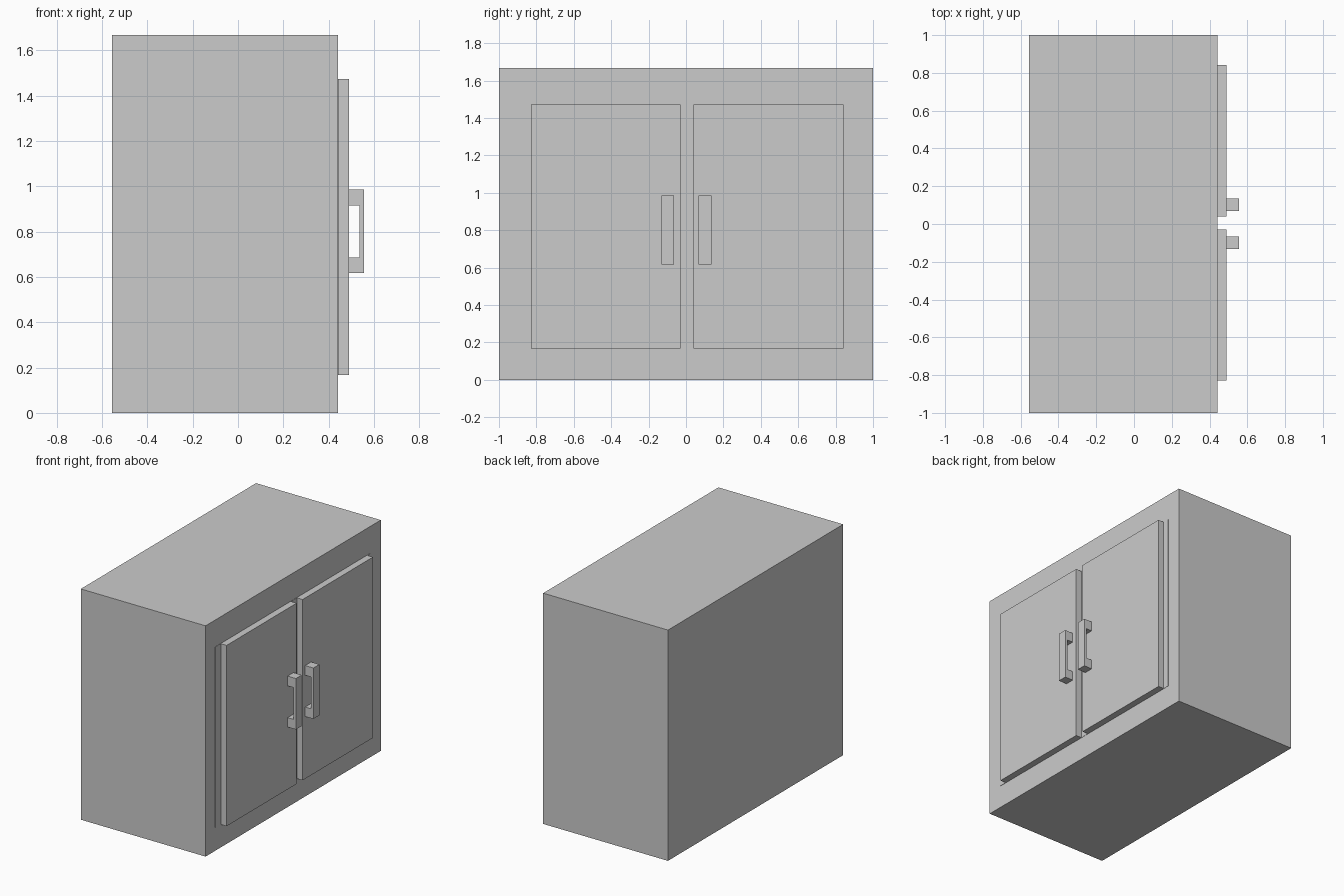
import bpy
import bmesh
from mathutils import Vector

if "Cube" in bpy.data.objects:
    bpy.data.objects.remove(bpy.data.objects["Cube"])


def mesh_object(name, bm):
    mesh = bpy.data.meshes.new(name)
    bmesh.ops.recalc_face_normals(bm, faces=bm.faces)
    bm.to_mesh(mesh)
    bm.free()
    obj = bpy.data.objects.new(name, mesh)
    bpy.context.collection.objects.link(obj)
    return obj


def box(name, lo, hi):
    lo, hi = Vector(lo), Vector(hi)
    bm = bmesh.new()
    bmesh.ops.create_cube(bm, size=1)
    bmesh.ops.scale(bm, vec=hi - lo, verts=bm.verts)
    bmesh.ops.translate(bm, vec=(lo + hi) / 2, verts=bm.verts)
    return mesh_object(name, bm)


def extrude_profile(name, points, y0, y1):
    """Extrude an outline in the xz plane along y."""
    bm = bmesh.new()
    face = bm.faces.new([bm.verts.new((x, y0, z)) for x, z in points])
    new = bmesh.ops.extrude_face_region(bm, geom=[face])["geom"]
    verts = [v for v in new if isinstance(v, bmesh.types.BMVert)]
    bmesh.ops.translate(bm, vec=(0, y1 - y0, 0), verts=verts)
    if not face.is_valid or len(face.link_loops if hasattr(face, "link_loops") else face.loops) == 0:
        raise RuntimeError("profile lost its cap")
    return mesh_object(name, bm)


FRONT, DOOR, GRIP = 0.441, 0.489, 0.555
BOTTOM, TOP = 0.167, 1.473

# Cabinet carcass and the very thin backing sheet behind the doors
box("cabinet_body", (-0.556, -1, 0), (FRONT, 1, 1.667))
box("door_backing", (FRONT, -0.89, BOTTOM), (FRONT + 0.002, 0.89, TOP))

# C-shaped handle outline
handle = [(DOOR, 0.617), (GRIP, 0.617), (GRIP, 0.985), (DOOR, 0.985),
          (DOOR, 0.915), (0.536, 0.915), (0.536, 0.685), (DOOR, 0.685)]

# Pair of doors, each with its handle
for side, door_y, handle_y in (("left", (-0.829, -0.029), (-0.132, -0.065)),
                               ("right", (0.039, 0.842), (0.068, 0.136))):
    box(side + "_door", (FRONT, door_y[0], BOTTOM), (DOOR, door_y[1], TOP))
    extrude_profile(side + "_handle", handle, *handle_y)
